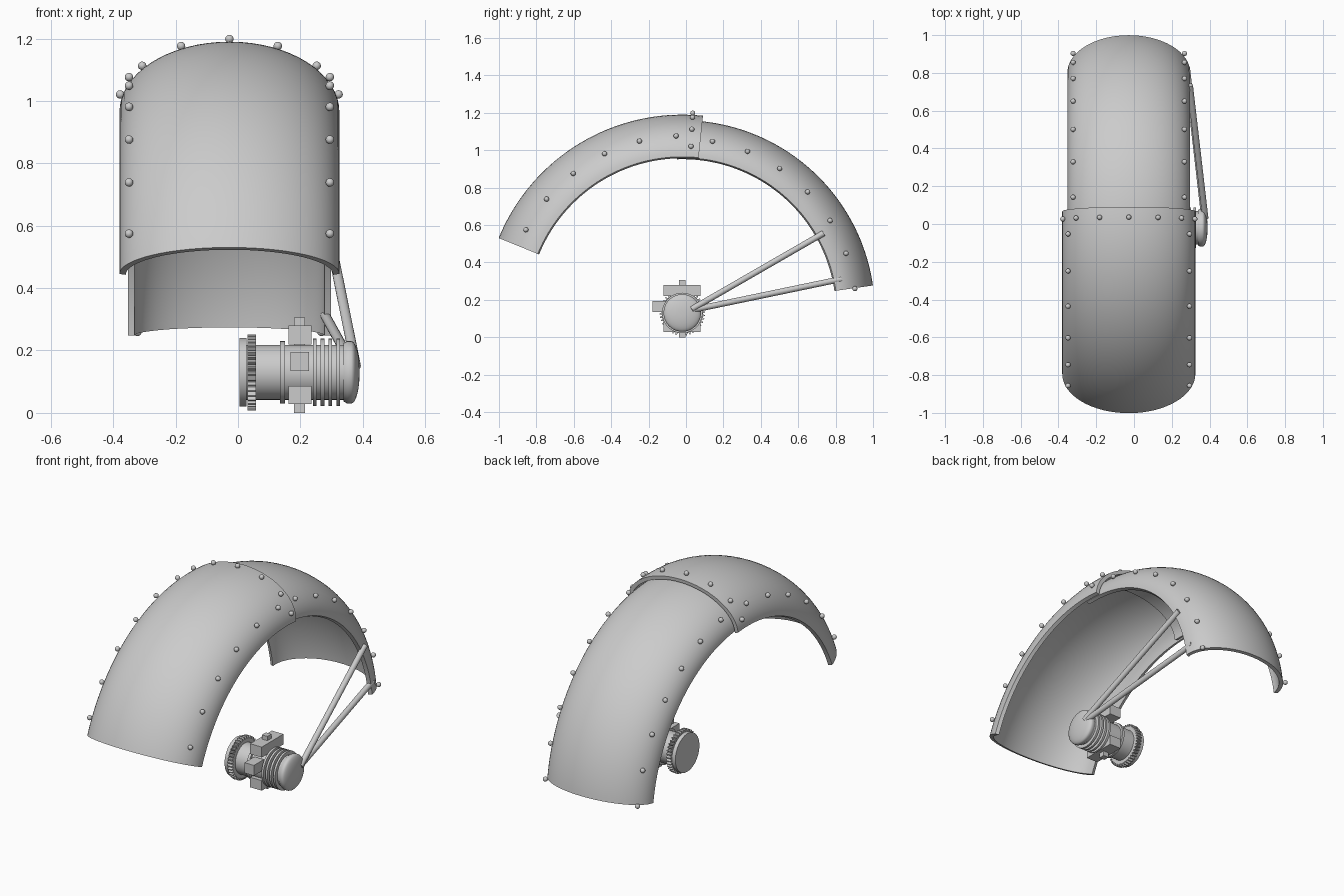
import bpy, bmesh, math
from math import sin, cos, pi, radians
from mathutils import Vector, Matrix

cube = bpy.data.objects.get("Cube")
if cube:
    bpy.data.objects.remove(cube, do_unlink=True)

metal = bpy.data.materials.new("light_grey_metal")
metal.use_nodes = True
GREY = (0.6, 0.6, 0.6, 1)
metal.diffuse_color = GREY
metal.node_tree.nodes["Principled BSDF"].inputs["Base Color"].default_value = GREY

AXLE = Vector((0, -0.02, 0.13))   # wheel centre
MID_X = -0.0275                   # fender centre line


def finish(bm, name, smooth=True):
    bmesh.ops.recalc_face_normals(bm, faces=bm.faces[:])
    mesh = bpy.data.meshes.new(name)
    bm.to_mesh(mesh)
    bm.free()
    mesh.materials.append(metal)
    ob = bpy.data.objects.new(name, mesh)
    bpy.context.collection.objects.link(ob)
    if smooth:
        bpy.ops.object.select_all(action="DESELECT")
        ob.select_set(True)
        bpy.context.view_layer.objects.active = ob
        bpy.ops.object.shade_smooth_by_angle(angle=radians(35))
    return ob


def around(x, r, deg):
    """Point at radius r round the axle; 0 degrees is backward, 90 is up."""
    a = radians(deg)
    return AXLE + Vector((x, r * cos(a), r * sin(a)))


def fender(name, half, r_in, r_out, start, end, steps=64, t=0.02):
    rise, n = r_out - r_in, 32
    arch = [pi * i / n for i in range(n + 1)]
    outer = [(half * cos(a), r_in + rise * sin(a)) for a in arch]
    inner = [((half - t) * cos(a), r_in - 0.008 + (rise - t + 0.008) * sin(a)) for a in arch]
    section = outer + inner[::-1]
    bm = bmesh.new()
    rings = []
    for s in range(steps + 1):
        deg = start + (end - start) * s / steps
        rings.append([bm.verts.new(around(MID_X + x, r, deg)) for x, r in section])
    for a, b in zip(rings, rings[1:]):
        for i in range(len(section)):
            j = (i + 1) % len(section)
            bm.faces.new((a[i], a[j], b[j], b[i]))
    for ring in (rings[0], rings[-1]):      # end lips as quads
        for i in range(n):
            bm.faces.new((ring[i], ring[i + 1], ring[-2 - i], ring[-1 - i]))
    return finish(bm, name)


def rivets(name, points):
    bm = bmesh.new()
    for p in points:
        bmesh.ops.create_uvsphere(bm, u_segments=16, v_segments=10, radius=0.0135,
                                  matrix=Matrix.Translation(p))
    return finish(bm, name)


def lathe(name, profile, sides=48):
    """Solid of revolution about the axle from (x, radius) pairs."""
    bm = bmesh.new()
    rings = [[bm.verts.new(around(x, r, 360 * i / sides)) for i in range(sides)]
             for x, r in profile]
    for a, b in zip(rings, rings[1:]):
        for i in range(sides):
            j = (i + 1) % sides
            bm.faces.new((a[i], a[j], b[j], b[i]))
    bm.faces.new(rings[0])
    bm.faces.new(rings[-1])
    return finish(bm, name)


def disc(name, x0, x1, r):
    return lathe(name, [(x0, r), (x1, r)])


def box(name, lo, hi):
    lo, hi = Vector(lo), Vector(hi)
    bm = bmesh.new()
    bmesh.ops.create_cube(bm, size=1, matrix=Matrix.Translation((lo + hi) / 2)
                          @ Matrix.Diagonal((*(hi - lo), 1)))
    return finish(bm, name, smooth=False)


def rod(name, a, b, r):
    a, b = Vector(a), Vector(b)
    turn = (b - a).to_track_quat("Z", "Y").to_matrix().to_4x4()
    bm = bmesh.new()
    bmesh.ops.create_cone(bm, cap_ends=True, segments=20, radius1=r, radius2=r,
                          depth=(b - a).length, matrix=Matrix.Translation((a + b) / 2) @ turn)
    return finish(bm, name)


# Overlapping fender shells
fender("front_fender", 0.3525, 0.835, 1.06, 84, 157.8)
fender("rear_fender", 0.325, 0.83, 1.03, 8.2, 92)

# Rivets along both sides and across the joint
rivets("front_side_rivets", [around(MID_X + s * 0.322, 0.947, 152 - 12 * k)
                             for k in range(6) for s in (-1, 1)])
rivets("rear_side_rivets", [around(MID_X + s * 0.295, 0.932, 8 + 12 * k)
                            for k in range(7) for s in (-1, 1)])
rivets("joint_rivets", [around(MID_X + 0.36 * sin(radians(25.5 * k)),
                               0.838 + 0.232 * cos(radians(25.5 * k)), 87)
                        for k in range(-3, 4)])

# Hub: end plate, toothed ring, drum, fins and domed cap
disc("end_plate", 0.005, 0.027, 0.11)
disc("hub_core", 0.02, 0.345, 0.088)
disc("drum_collar", 0.135, 0.15, 0.1)
for k in range(4):
    disc("cooling_fin", 0.24 + 0.025 * k, 0.252 + 0.025 * k, 0.108)
dome = [(0.363 + 0.027 * sin(a), 0.1 * cos(a)) for a in (pi * i / 16 for i in range(8))]
lathe("hub_cap", [(0.338, 0.093), (0.35, 0.1)] + dome)

bm = bmesh.new()
teeth = 40
rim = [bm.verts.new(around(0.03, 0.122 if i % 4 < 2 else 0.108, 360 * (i + 0.5) / (teeth * 4)))
       for i in range(teeth * 4)]
face = bm.faces.new(rim)
ext = bmesh.ops.extrude_face_region(bm, geom=[face], use_keep_orig=True)
bmesh.ops.translate(bm, vec=(0.028, 0, 0),
                    verts=[v for v in ext["geom"] if isinstance(v, bmesh.types.BMVert)])
finish(bm, "toothed_ring", smooth=False)

# Clamp blocks with posts and a front knob
box("upper_clamp", (0.162, -0.12, 0.22), (0.236, 0.078, 0.28))
box("lower_clamp", (0.162, -0.12, 0.028), (0.236, 0.078, 0.086))
box("upper_post", (0.18, -0.038, 0.2), (0.215, -0.002, 0.305))
box("lower_post", (0.18, -0.038, 0.0), (0.215, -0.002, 0.06))
box("front_knob", (0.168, -0.18, 0.135), (0.228, -0.09, 0.195))

# Struts from hub cap to rear fender
rod("upper_strut", (0.378, 0.03, 0.15), (0.296, 0.735, 0.556), 0.016)
rod("lower_strut", (0.372, 0.03, 0.145), (0.28, 0.83, 0.311), 0.016)
